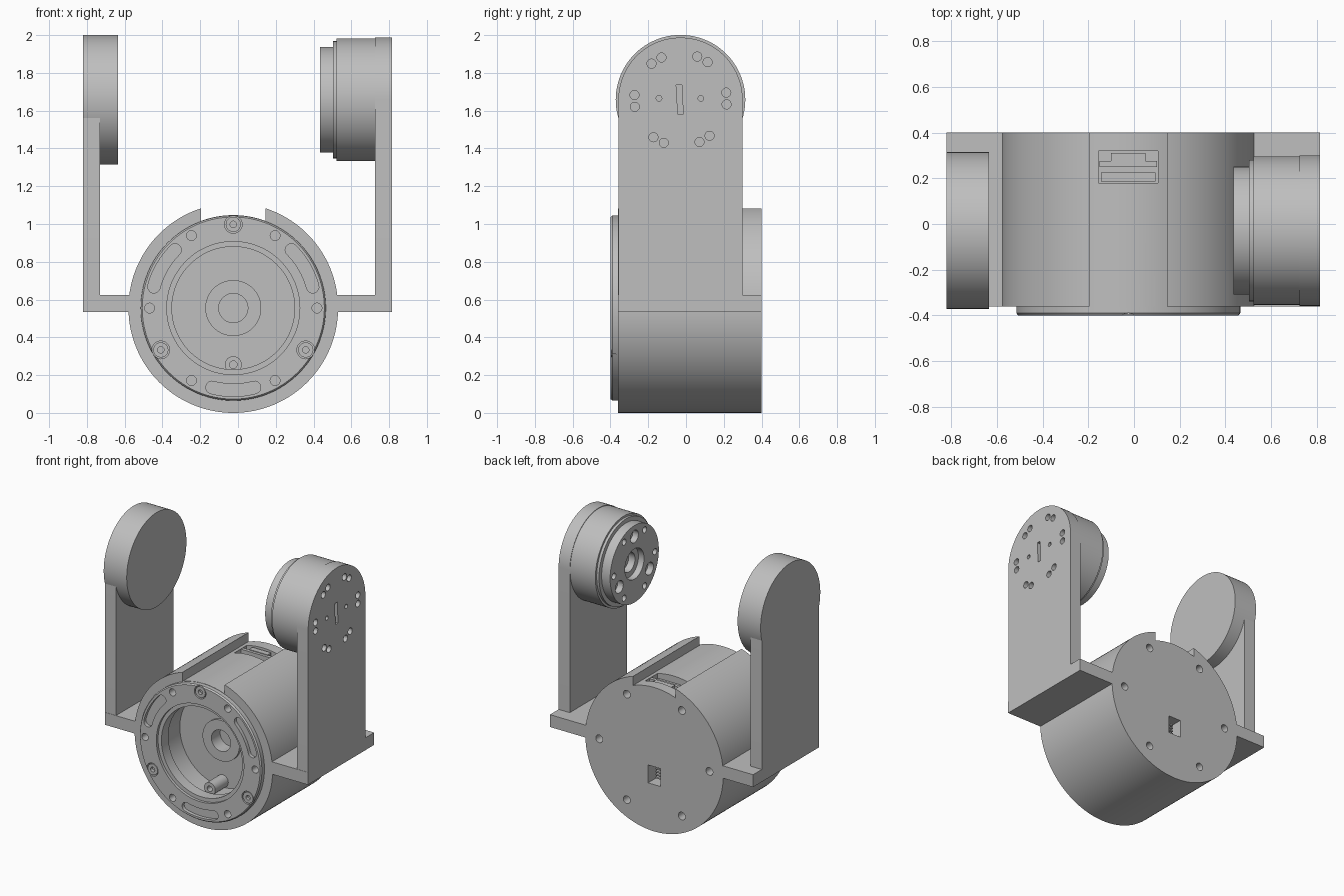
import bpy, bmesh
from math import sin, cos, pi, radians, sqrt
from mathutils import Matrix, Vector

if "Cube" in bpy.data.objects:
    bpy.data.objects.remove(bpy.data.objects["Cube"])

GREY = (0.52, 0.52, 0.52, 1)
mat = bpy.data.materials.new("light grey")
mat.use_nodes = True
mat.diffuse_color = GREY
mat.node_tree.nodes["Principled BSDF"].inputs["Base Color"].default_value = GREY

BX, BZ, BR = -0.025, 0.555, 0.555      # main body axis and radius
PY, PZ = -0.029, 1.658                 # pivot axis of the two arms


def finish(name, bm):
    bmesh.ops.recalc_face_normals(bm, faces=bm.faces)
    me = bpy.data.meshes.new(name)
    bm.to_mesh(me)
    bm.free()
    ob = bpy.data.objects.new(name, me)
    bpy.context.collection.objects.link(ob)
    me.materials.append(mat)
    return ob


def smooth(ob):
    ob.data.shade_smooth()
    ob.data.set_sharp_from_angle(angle=radians(30))


def axis_matrix(axis, centre):
    # local z becomes the chosen world axis
    rot = {'x': Matrix(((0, 0, 1), (1, 0, 0), (0, 1, 0))),
           'y': Matrix(((1, 0, 0), (0, 0, 1), (0, 1, 0)))}[axis]
    return Matrix.Translation(centre) @ rot.to_4x4()


def lathe(bm, profile, axis, centre, n=96):
    """Closed solid of revolution; profile is (radius, position) from axis to axis."""
    m = axis_matrix(axis, centre)
    rings = []
    for r, h in profile:
        k = 1 if r == 0 else n
        rings.append([bm.verts.new(m @ Vector((r * cos(2 * pi * i / n), r * sin(2 * pi * i / n), h)))
                      for i in range(k)])
    for a, b in zip(rings, rings[1:]):
        for i in range(n):
            j = (i + 1) % n
            quad = [a[i % len(a)], a[j % len(a)], b[j % len(b)], b[i % len(b)]]
            bm.faces.new(list(dict.fromkeys(quad)))


def rod(bm, axis, u, v, r, lo, hi, n=24):
    centre = (u, 0, v) if axis == 'y' else (0, u, v)
    lathe(bm, [(0, lo), (r, lo), (r, hi), (0, hi)], axis, centre, n)


def prism(bm, outline, axis, lo, hi):
    """Extrude a 2D outline along the axis."""
    m = axis_matrix(axis, (0, 0, 0))
    a, b = [[bm.verts.new(m @ Vector((u, v, h))) for u, v in outline] for h in (lo, hi)]
    bm.faces.new(a)
    bm.faces.new(b)
    for i in range(len(a)):
        j = (i + 1) % len(a)
        bm.faces.new((a[i], a[j], b[j], b[i]))


def box(bm, x0, x1, y0, y1, z0, z1):
    prism(bm, [(x0, z0), (x1, z0), (x1, z1), (x0, z1)], 'y', y0, y1)


def arc(u, v, r, a0, a1, n):
    return [(u + r * cos(radians(a0 + (a1 - a0) * i / n)),
             v + r * sin(radians(a0 + (a1 - a0) * i / n))) for i in range(n + 1)]


def cut(ob, bm):
    cutter = finish("cutter", bm)
    mod = ob.modifiers.new("cut", 'BOOLEAN')
    mod.operation, mod.solver, mod.object = 'DIFFERENCE', 'EXACT', cutter
    dg = bpy.context.evaluated_depsgraph_get()
    me = bpy.data.meshes.new_from_object(ob.evaluated_get(dg))
    ob.modifiers.clear()
    ob.data = me
    bpy.data.objects.remove(cutter)


def polar(u, v, r, deg):
    return u + r * cos(radians(deg)), v + r * sin(radians(deg))


# Main drum: outer housing, front ring, stepped bore and hub
bm = bmesh.new()
lathe(bm, [(0, .40), (BR, .40), (BR, -.36), (.49, -.36), (.49, -.39), (.482, -.40),
           (.352, -.40), (.352, -.38), (.325, -.38), (.325, -.30), (.345, -.30), (.345, -.14),
           (.148, -.14), (.148, -.16), (.077, -.16), (.077, -.06), (0, -.06)],
      'y', (BX, 0, BZ), 128)
drum = finish("motor_housing", bm)

# Top channel, then its connector recess
bm = bmesh.new()
half = 0.17
edge = math_deg = 90 - 180 / pi * (half / .492) * 1.021
floor = arc(BX, BZ, .492, 180 - edge, edge, 20)
prism(bm, floor + [(floor[-1][0], 1.2), (floor[0][0], 1.2)], 'y', -.365, .45)
cut(drum, bm)
bm = bmesh.new()
box(bm, -.155, .105, .18, .32, .97, 1.2)
cut(drum, bm)

# Bolt holes, screw recesses, arc slots and the rear port
bm = bmesh.new()
for k in range(6):
    x, z = polar(BX, BZ, .443, 60 * k)
    rod(bm, 'y', x, z, .026, -.5, -.33)
    rod(bm, 'y', x, z, .028, .33, .5)
for a in (90, 210, 330):
    x, z = polar(BX, BZ, .443, a)
    rod(bm, 'y', x, z, .047, -.5, -.37)
for a in (30, 150, 270):
    r, w, s = .435, .033, 15
    e0, e1 = polar(BX, BZ, r, a - s), polar(BX, BZ, r, a + s)
    outline = (arc(BX, BZ, r + w, a - s, a + s, 14)
               + arc(*e1, w, a + s, a + s + 180, 8)[1:-1]
               + arc(BX, BZ, r - w, a + s, a - s, 14)
               + arc(*e0, w, a - s + 180, a - s + 360, 8)[1:-1])
    prism(bm, outline, 'y', -.5, -.375)
box(bm, BX - .05, BX + .05, .30, .5, .34, .47)
cut(drum, bm)
smooth(drum)

# Screw heads with sockets
for i, a in enumerate((90, 210, 330)):
    x, z = polar(BX, BZ, .443, a)
    bm = bmesh.new()
    lathe(bm, [(0, -.36), (.04, -.36), (.04, -.397), (.017, -.397), (.017, -.375), (0, -.375)],
          'y', (x, 0, z), 24)
    smooth(finish("front_screw_%d" % (i + 1), bm))

# Small boss inside the bore
bm = bmesh.new()
lathe(bm, [(0, -.13), (.045, -.13), (.045, -.29), (.02, -.29), (.02, -.2), (0, -.2)],
      'y', (BX, 0, .255), 32)
smooth(finish("bore_boss", bm))

# Connectors in the top recess and rear port
bm = bmesh.new()
box(bm, -.145, .095, .185, .225, .96, 1.0)
box(bm, -.15, .10, .25, .275, .96, 1.03)
box(bm, -.10, .05, .27, .31, .96, 1.035)
finish("top_connector", bm)
bm = bmesh.new()
box(bm, BX - .03, BX + .03, .29, .33, .36, .45)
for i in range(4):
    z = .372 + .022 * i
    box(bm, BX - .02, BX + .02, .32, .36, z - .005, z + .005)
finish("rear_connector", bm)

# Side flanges and upright arms
for side, x_in, x_out, wall in (("left", .45, .815, .725), ("right", -.5, -.82, -.73)):
    bm = bmesh.new()
    box(bm, min(x_in, x_out), max(x_in, x_out), -.36, .40, .535, .625)
    finish(side + "_flange", bm)

    r = .329
    bm = bmesh.new()
    prism(bm, arc(PY, PZ, r, 0, 180, 48) + [(PY - r, .537), (PY + r, .537)], 'x',
          min(wall, x_out), max(wall, x_out))
    arm = finish(side + "_arm", bm)
    if side == "left":
        bm = bmesh.new()
        for k in range(6):
            for d in (-7.3, 7.3):
                rod(bm, 'x', *polar(PY, PZ, .245, 1.5 + 60 * k + d), .024, .765, .9)
        for dy in (-.114, .108):
            rod(bm, 'x', PY + dy, PZ + .007, .015, .765, .9)
        prism(bm, [(-.052, 1.735), (-.022, 1.735), (-.015, 1.58), (-.043, 1.58)], 'x', .765, .9)
        cut(arm, bm)
    smooth(arm)

# Idler disc on the right arm
bm = bmesh.new()
rod(bm, 'x', PY, PZ, .343, -.82, -.635, 96)
smooth(finish("idler_disc", bm))

# Stepped actuator on the left arm, with output face holes
bm = bmesh.new()
lathe(bm, [(0, .76), (.325, .76), (.325, .522), (.31, .522), (.31, .503), (.28, .503), (.28, .435),
           (.11, .435), (.11, .48), (.07, .48), (.07, .53), (0, .53)], 'x', (0, PY, PZ))
actuator = finish("arm_actuator", bm)
bm = bmesh.new()
for a in (90, 210, 330):
    rod(bm, 'x', *polar(PY, PZ, .2, a), .045, .4, .48)
for k in range(6):
    rod(bm, 'x', *polar(PY, PZ, .235, 60 * k), .022, .4, .48)
cut(actuator, bm)
smooth(actuator)
